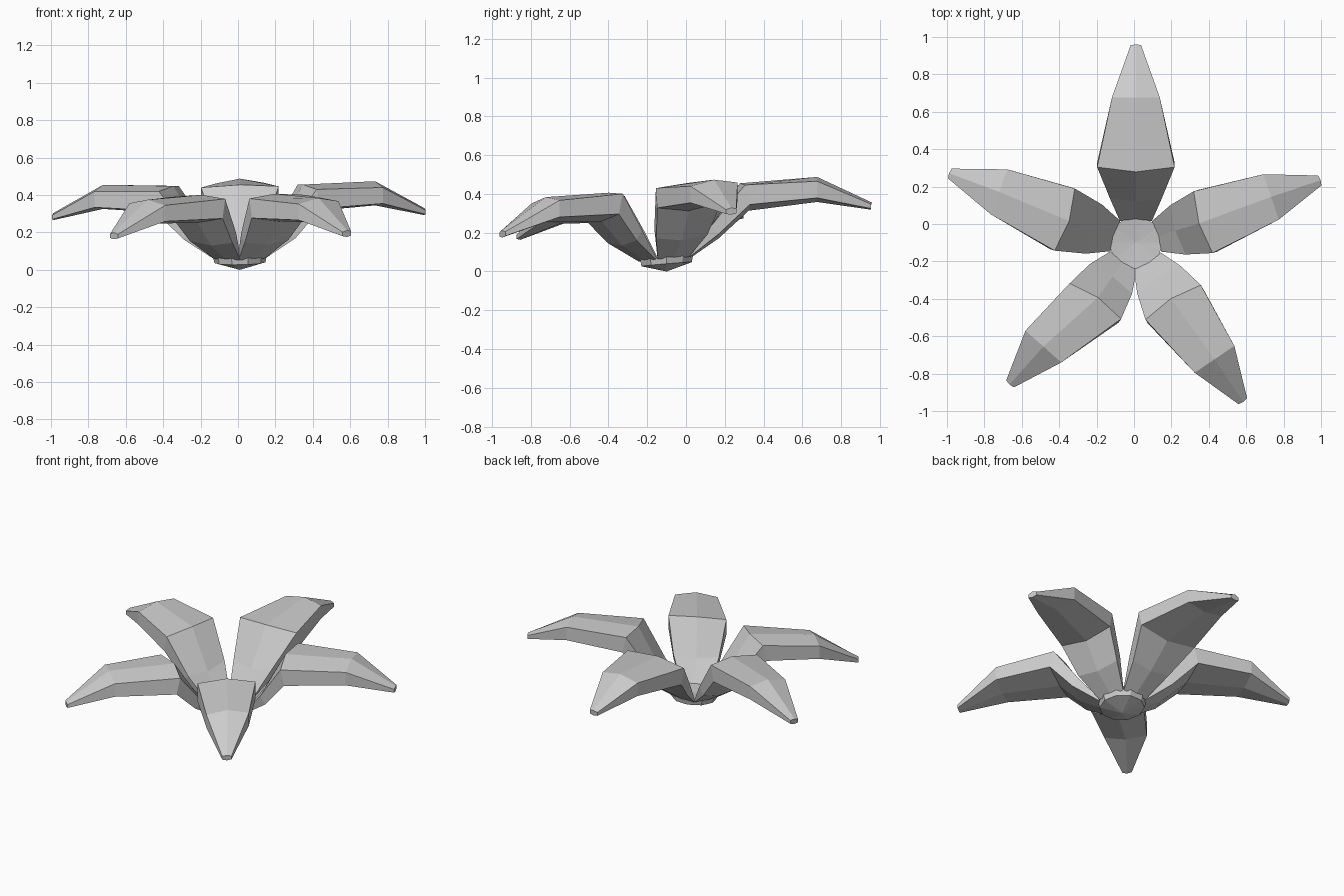
import bpy, bmesh
from math import radians, sin, cos, pi

if "Cube" in bpy.data.objects:
    bpy.data.objects.remove(bpy.data.objects["Cube"])

HUB_X, HUB_Y = 0.01, -0.10


def tilted(x, y, z):
    """Place a hub-relative point; the whole flower leans toward the front."""
    return (x + HUB_X, y + HUB_Y, z + 0.082 * y + 0.016 * x)


def finish(name, bm):
    bmesh.ops.recalc_face_normals(bm, faces=bm.faces)
    mesh = bpy.data.meshes.new(name)
    bm.to_mesh(mesh)
    bm.free()
    obj = bpy.data.objects.new(name, mesh)
    bpy.context.collection.objects.link(obj)


# Petal stations: half width, then (distance, height) of
# top centre, top edge, lower edge, lower centre
STATIONS = [
    (0.085, (0.122, 0.070), (0.115, 0.075), (0.120, 0.065), (0.120, 0.058)),
    (0.138, (0.220, 0.205), (0.235, 0.220), (0.270, 0.170), (0.270, 0.150)),
    (0.180, (0.375, 0.432), (0.400, 0.418), (0.425, 0.315), (0.420, 0.287)),
    (0.128, (0.765, 0.432), (0.765, 0.408), (0.765, 0.322), (0.765, 0.303)),
    (0.028, (1.045, 0.276), (1.040, 0.268), (1.040, 0.246), (1.040, 0.240)),
]


def petal(name, mid_angle, tip_angle, width, mid_length, length, lift):
    bm = bmesh.new()
    rings = []
    for i, (half, tc, te, le, lc) in enumerate(STATIONS):
        a = radians(mid_angle if i < 3 else tip_angle)
        w = half * (width if i == 2 else 1)
        stretch = (1, 1, mid_length, length, length)[i]
        section = [(0, tc), (w, te), (w, le), (0, lc), (-w, le), (-w, te)]
        ring = []
        for side, (r, z) in section:
            r *= stretch
            z += lift if i > 1 else 0
            ring.append(bm.verts.new(tilted(r * cos(a) - side * sin(a),
                                            r * sin(a) + side * cos(a), z)))
        rings.append(ring)
    for r0, r1 in zip(rings, rings[1:]):
        for k in range(6):
            j = (k + 1) % 6
            bm.faces.new((r0[k], r0[j], r1[j], r1[k]))
    bm.faces.new(rings[0])
    bm.faces.new(rings[-1])
    finish(name, bm)


# Five petals around the hub
petal("back_petal", 90, 90, 1.15, 1.01, 1.015, -0.008)
petal("right_petal", 17, 18.7, 0.96, 0.94, 0.998, 0.01)
petal("left_petal", 162, 159.6, 0.97, 1.0, 1.02, 0.012)
petal("front_left_petal", 235.3, 228.3, 0.93, 0.95, 0.972, -0.004)
petal("front_right_petal", 302, 304, 0.97, 0.94, 0.983, -0.004)

# Faceted hub: pointed underside, short rim, slightly dished top
bm = bmesh.new()
N = 10
low, high = [[bm.verts.new(tilted(r * cos(2 * pi * k / N), r * sin(2 * pi * k / N), z))
              for k in range(N)] for r, z in ((0.136, 0.038), (0.145, 0.078))]
tip = bm.verts.new(tilted(0, 0, 0))
dish = bm.verts.new(tilted(0, 0, 0.065))
for k in range(N):
    j = (k + 1) % N
    bm.faces.new((tip, low[j], low[k]))
    bm.faces.new((low[k], low[j], high[j], high[k]))
    bm.faces.new((high[k], high[j], dish))
finish("hub", bm)
